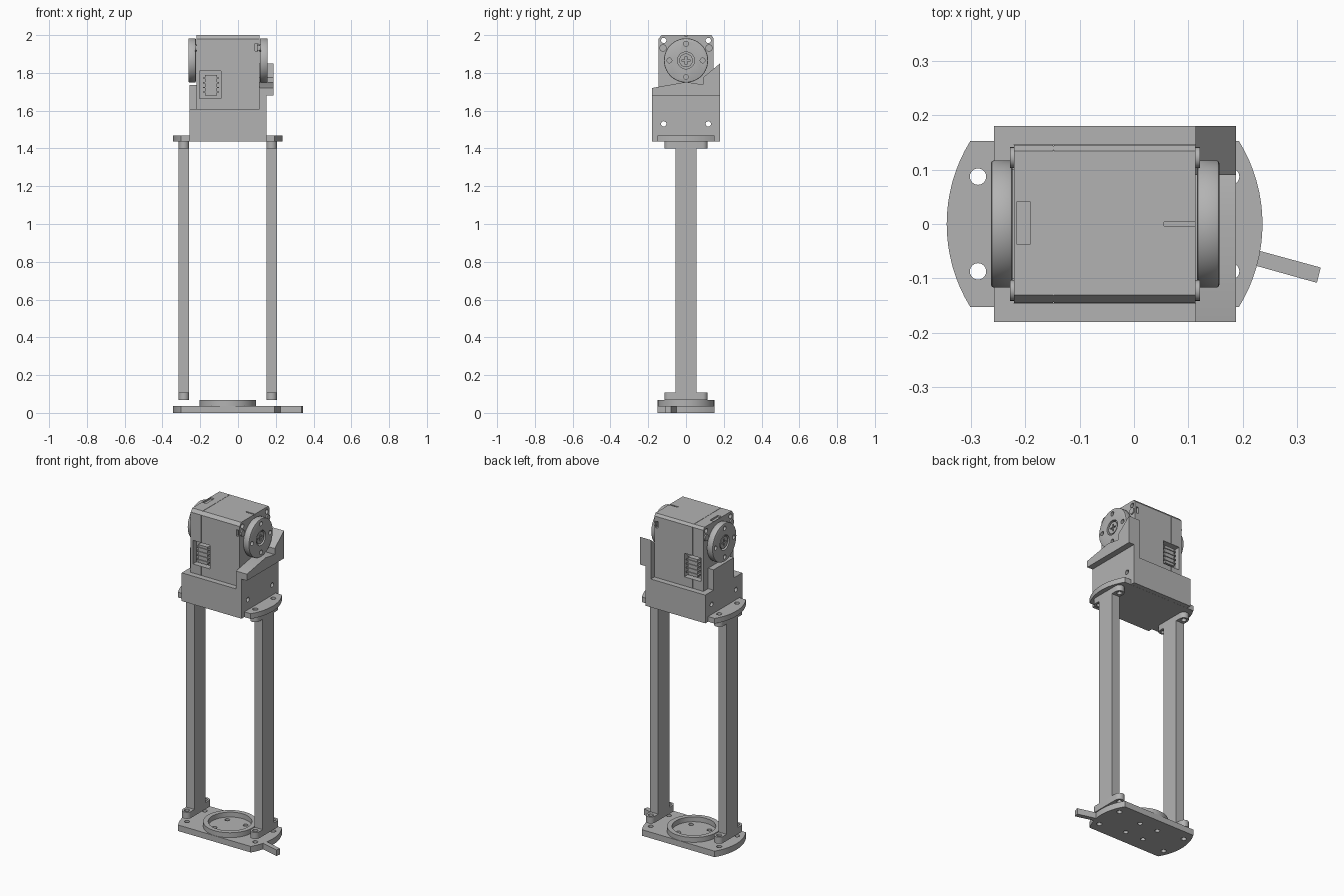
import bpy, bmesh, math
from mathutils import Vector

if "Cube" in bpy.data.objects:
    bpy.data.objects.remove(bpy.data.objects["Cube"], do_unlink=True)

grey = bpy.data.materials.new("plain_grey")
grey.use_nodes = True
grey.diffuse_color = (0.45, 0.45, 0.45, 1)
grey.node_tree.nodes["Principled BSDF"].inputs["Base Color"].default_value = (0.45, 0.45, 0.45, 1)

CX = -0.054          # middle of the frame
POST = 0.2325        # post offset from the middle
HORN_Z = 1.866       # turning axis height


def place(axis, u, v, w):
    return {"x": (w, u, v), "y": (u, w, v), "z": (u, v, w)}[axis]


def prism(name, outline, axis, lo, hi):
    """Extrude a 2D outline along an axis."""
    bm = bmesh.new()
    face = bm.faces.new([bm.verts.new(place(axis, u, v, lo)) for u, v in outline])
    moved = bmesh.ops.extrude_face_region(bm, geom=[face])["geom"]
    shift = Vector(place(axis, 0, 0, hi - lo))
    bmesh.ops.translate(bm, vec=shift, verts=[g for g in moved if isinstance(g, bmesh.types.BMVert)])
    bmesh.ops.recalc_face_normals(bm, faces=bm.faces)
    mesh = bpy.data.meshes.new(name)
    bm.to_mesh(mesh)
    bm.free()
    mesh.materials.append(grey)
    obj = bpy.data.objects.new(name, mesh)
    bpy.context.collection.objects.link(obj)
    return obj


def circle(u, v, r, n=32):
    return [(u + r * math.cos(math.tau * i / n), v + r * math.sin(math.tau * i / n)) for i in range(n)]


def rect(u0, u1, v0, v1):
    return [(u0, v0), (u1, v0), (u1, v1), (u0, v1)]


def bake(obj):
    bpy.context.view_layer.update()
    graph = bpy.context.evaluated_depsgraph_get()
    mesh = bpy.data.meshes.new_from_object(obj.evaluated_get(graph))
    obj.modifiers.clear()
    obj.data = mesh


def cut(obj, outline, axis, lo, hi):
    tool = prism("cutter", outline, axis, lo, hi)
    mod = obj.modifiers.new("cut", "BOOLEAN")
    mod.operation, mod.solver, mod.object = "DIFFERENCE", "EXACT", tool
    bake(obj)
    bpy.data.objects.remove(tool, do_unlink=True)


def bevel(obj, width, segments=1):
    mod = obj.modifiers.new("bevel", "BEVEL")
    mod.width, mod.segments, mod.limit_method = width, segments, "ANGLE"
    bake(obj)


def end_plate(name, lo, hi):
    """Round-ended plate with corner bolt holes."""
    half = math.asin(0.152 / 0.29)
    arc = [half * (i / 8 - 1) for i in range(17)]
    outline = [(CX + 0.29 * math.cos(a + t), 0.29 * math.sin(a + t)) for t in (0, math.pi) for a in arc]
    plate = prism(name, outline, "z", lo, hi)
    for sx in (-1, 1):
        for sy in (-1, 1):
            cut(plate, circle(CX + sx * POST, sy * 0.087, 0.015, 24), "z", lo - 0.1, hi + 0.1)
    return plate


# Base plate with bearing ring and pointer
base = end_plate("base_plate", 0, 0.037)
for i in range(4):
    a = math.pi / 4 + i * math.pi / 2
    cut(base, circle(CX + 0.088 * math.cos(a), 0.088 * math.sin(a), 0.014, 24), "z", -0.1, 0.1)
ring = prism("base_ring", circle(CX, 0, 0.15, 64), "z", 0.037, 0.067)
cut(ring, circle(CX, 0, 0.122, 64), "z", 0, 0.1)
prism("base_pointer", [(0.2, -0.07), (0.336, -0.108), (0.343, -0.08), (0.2, -0.041)], "z", 0, 0.037)

# Posts with rounded, drilled feet at both ends
for side, sx in (("right", -1), ("left", 1)):
    x = CX + sx * POST
    prism(side + "_post", rect(x - 0.028, x + 0.028, -0.055, 0.055), "z", 0.068, 1.434)
    for end, lo, hi in (("lower", 0.067, 0.107), ("upper", 1.4, 1.436)):
        arc = [math.pi * i / 12 for i in range(13)]
        pill = [(x + 0.028 * math.cos(a + t), (1 if t == 0 else -1) * 0.087 + 0.028 * math.sin(a + t))
                for t in (0, math.pi) for a in arc]
        foot = prism(f"{side}_{end}_foot", pill, "z", lo, hi)
        for sy in (-1, 1):
            cut(foot, circle(x, sy * 0.087, 0.015, 24), "z", lo - 0.1, hi + 0.1)

# Motor bracket: flange, tray and side walls
end_plate("bracket_flange", 1.436, 1.468)
tray = prism("bracket_tray", rect(-0.257, 0.15, -0.18, 0.18), "z", 1.4365, 1.61)
cut(tray, rect(-0.22, 0.113, -0.146, 0.146), "z", 1.505, 1.8)
right_wall = prism("bracket_right_wall", rect(-0.1, 0.1, 1.61, 1.735), "x", -0.257, -0.22)
wing = [(-0.18, 1.68), (0.18, 1.68), (0.18, 1.85), (0.09, 1.775), (0.09, 1.738), (0, 1.752), (-0.18, 1.72)]
prism("bracket_wing", wing, "x", 0.113, 0.187)
prism("bracket_left_wall", rect(-0.18, 0.18, 1.61, 1.68), "x", 0.113, 0.15)

# Motor housing, with mounting holes, seam and slots
body = prism("motor_housing", rect(-0.145, 0.145, 1.506, 2.0), "x", -0.22, 0.113)
cut(body, [(-0.2, 1.98), (-0.145, 1.98), (-0.13, 2.0), (-0.13, 2.1), (-0.2, 2.1)], "x", -1, 1)
cut(body, [(0.2, 1.985), (0.145, 1.985), (0.134, 2.0), (0.134, 2.1), (0.2, 2.1)], "x", -1, 1)
for sy in (-1, 1):
    for z in (1.53, 1.972):
        cut(body, circle(sy * 0.118, z, 0.014, 24), "x", -1, 1)
    cut(tray, circle(sy * 0.118, 1.53, 0.014, 24), "x", -1, 1)
    # Cable sockets on the front and back
    y = sorted((sy * 0.11, sy * 0.2))
    cut(body, rect(-0.205, -0.09, 1.665, 1.81), "y", *y)
    cut(body, rect(0.09, 0.105, 1.915, 1.955), "y", *y)
    y = sorted((sy * 0.105, sy * 0.138))
    name = "front" if sy < 0 else "back"
    prism(name + "_socket", rect(-0.175, -0.11, 1.68, 1.79), "y", *y)
    for i in range(4):
        z = 1.695 + 0.025 * i
        prism(f"{name}_socket_rib_{i + 1}", rect(-0.185, -0.1, z, z + 0.006), "y", *sorted((sy * 0.11, sy * 0.143)))
cut(body, rect(0.055, 0.2, -0.004, 0.004), "z", 1.992, 2.1)
cut(body, rect(-0.216, -0.19, -0.037, 0.04), "z", 1.99, 2.1)
cut(body, rect(-0.149, -0.147, -0.2, 0.2), "z", 1.998, 2.1)
for sy in (-1, 1):
    cut(body, rect(-0.149, -0.147, 1.4, 2.1), "y", *sorted((sy * 0.143, sy * 0.2)))

# Turning discs on both sides, with centre screws and corner screws
for side, sx, inner, outer in (("right", -1, -0.22, -0.263), ("left", 1, 0.113, 0.157)):
    lo, hi = sorted((inner + sx * 0.003, outer))
    disc = prism(side + "_disc", circle(0, HORN_Z, 0.117, 64), "x", lo, hi)
    bevel(disc, 0.006, 2)
    pocket = sorted((outer - sx * 0.02, outer + sx * 0.1))
    for i in range(4):
        a = i * math.pi / 2
        cut(disc, circle(0.088 * math.cos(a), HORN_Z + 0.088 * math.sin(a), 0.013, 20), "x", *pocket)
    cut(disc, circle(0, HORN_Z, 0.045), "x", *pocket)
    screw = prism(side + "_centre_screw", circle(0, HORN_Z, 0.036), "x",
                  *sorted((outer - sx * 0.024, outer - sx * 0.004)))
    dent = sorted((outer - sx * 0.012, outer + sx * 0.1))
    cut(screw, rect(-0.022, 0.022, HORN_Z - 0.005, HORN_Z + 0.005), "x", *dent)
    cut(screw, rect(-0.005, 0.005, HORN_Z - 0.022, HORN_Z + 0.022), "x", *dent)
    for sy in (-1, 1):
        prism(f"{side}_{'front' if sy < 0 else 'back'}_corner_screw", circle(sy * 0.122, 1.932, 0.019, 20), "x",
              *sorted((inner - sx * 0.01, inner + sx * 0.008)))

# Smooth the round surfaces, keep the edges sharp
for obj in bpy.context.scene.objects:
    if obj.type == "MESH" and obj.data.materials and obj.data.materials[0] == grey:
        bpy.ops.object.select_all(action="DESELECT")
        obj.select_set(True)
        bpy.context.view_layer.objects.active = obj
        bpy.ops.object.shade_smooth_by_angle(angle=math.radians(30))
